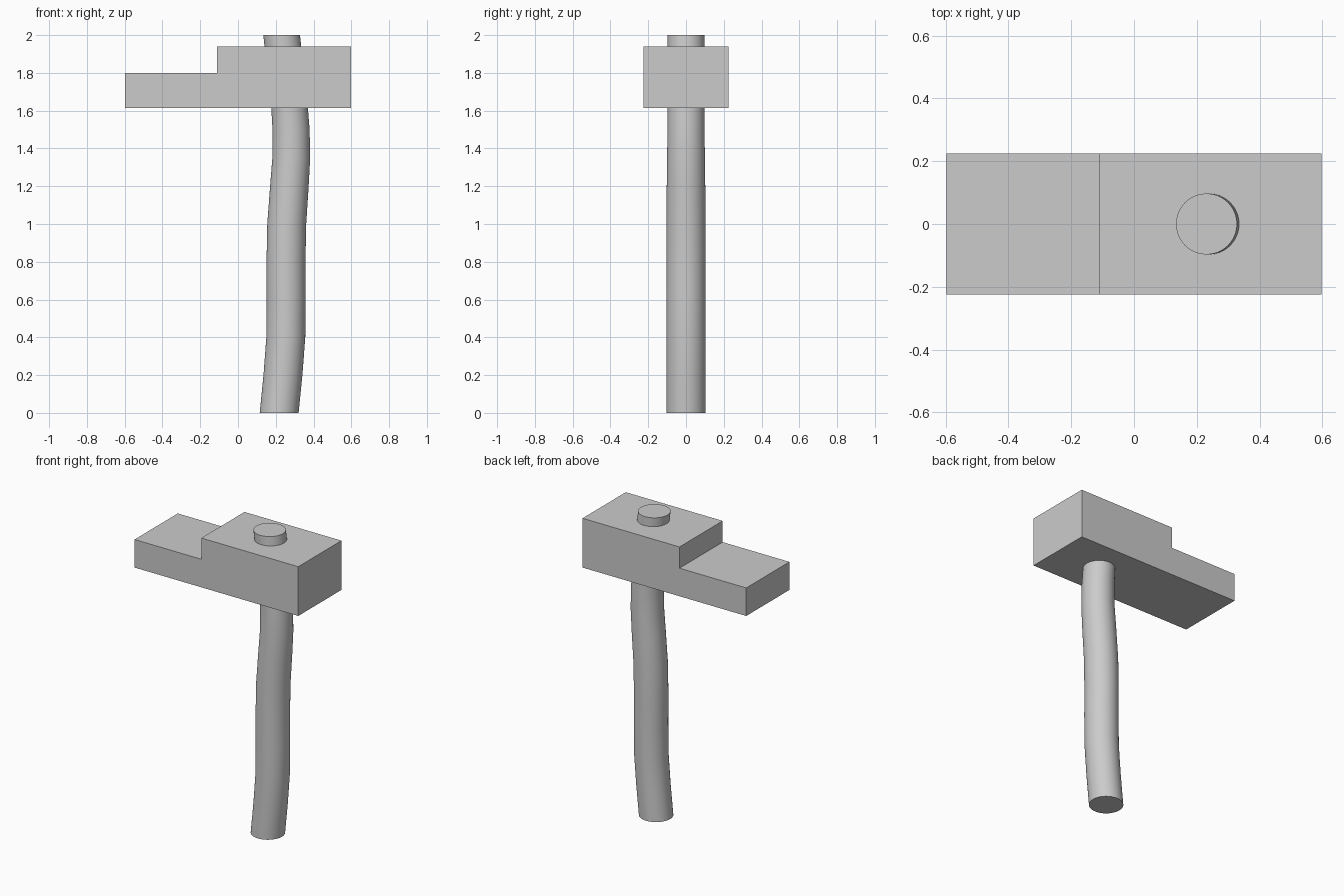
import bpy, bmesh
from math import cos, sin, tau

if "Cube" in bpy.data.objects:
    bpy.data.objects.remove(bpy.data.objects["Cube"])


def finish(name, bm):
    bmesh.ops.recalc_face_normals(bm, faces=bm.faces)
    mesh = bpy.data.meshes.new(name)
    bm.to_mesh(mesh)
    bm.free()
    obj = bpy.data.objects.new(name, mesh)
    bpy.context.collection.objects.link(obj)
    return obj


# Hammer head: stepped side profile extruded across y
profile = [(-0.597, 1.615), (0.597, 1.615), (0.597, 1.94),
           (-0.11, 1.94), (-0.11, 1.80), (-0.597, 1.80)]
bm = bmesh.new()
side = bm.faces.new([bm.verts.new((x, -0.225, z)) for x, z in profile])
ext = bmesh.ops.extrude_face_region(bm, geom=[side])
new_verts = [g for g in ext["geom"] if isinstance(g, bmesh.types.BMVert)]
bmesh.ops.translate(bm, vec=(0, 0.45, 0), verts=new_verts)
finish("hammer_head", bm)

# Handle: round rings along a gently curved path (z, centre x, radius)
path = [(0, 0.218, 0.103), (0.2, 0.238, 0.103), (0.4, 0.253, 0.103),
        (0.6, 0.255, 0.103), (0.8, 0.254, 0.103), (1.0, 0.258, 0.103),
        (1.2, 0.272, 0.102), (1.35, 0.282, 0.100), (1.5, 0.281, 0.098),
        (1.615, 0.273, 0.097), (1.8, 0.254, 0.097), (2.0, 0.231, 0.097)]
SIDES = 48
bm = bmesh.new()
rings = [[bm.verts.new((cx + r * cos(tau * i / SIDES), r * sin(tau * i / SIDES), z))
          for i in range(SIDES)] for z, cx, r in path]
for low, high in zip(rings, rings[1:]):
    for i in range(SIDES):
        j = (i + 1) % SIDES
        bm.faces.new((low[i], low[j], high[j], high[i]))
bm.faces.new(rings[0])
bm.faces.new(rings[-1])
handle = finish("handle", bm)
bpy.context.view_layer.objects.active = handle
handle.select_set(True)
bpy.ops.object.shade_smooth_by_angle(angle=0.6)
